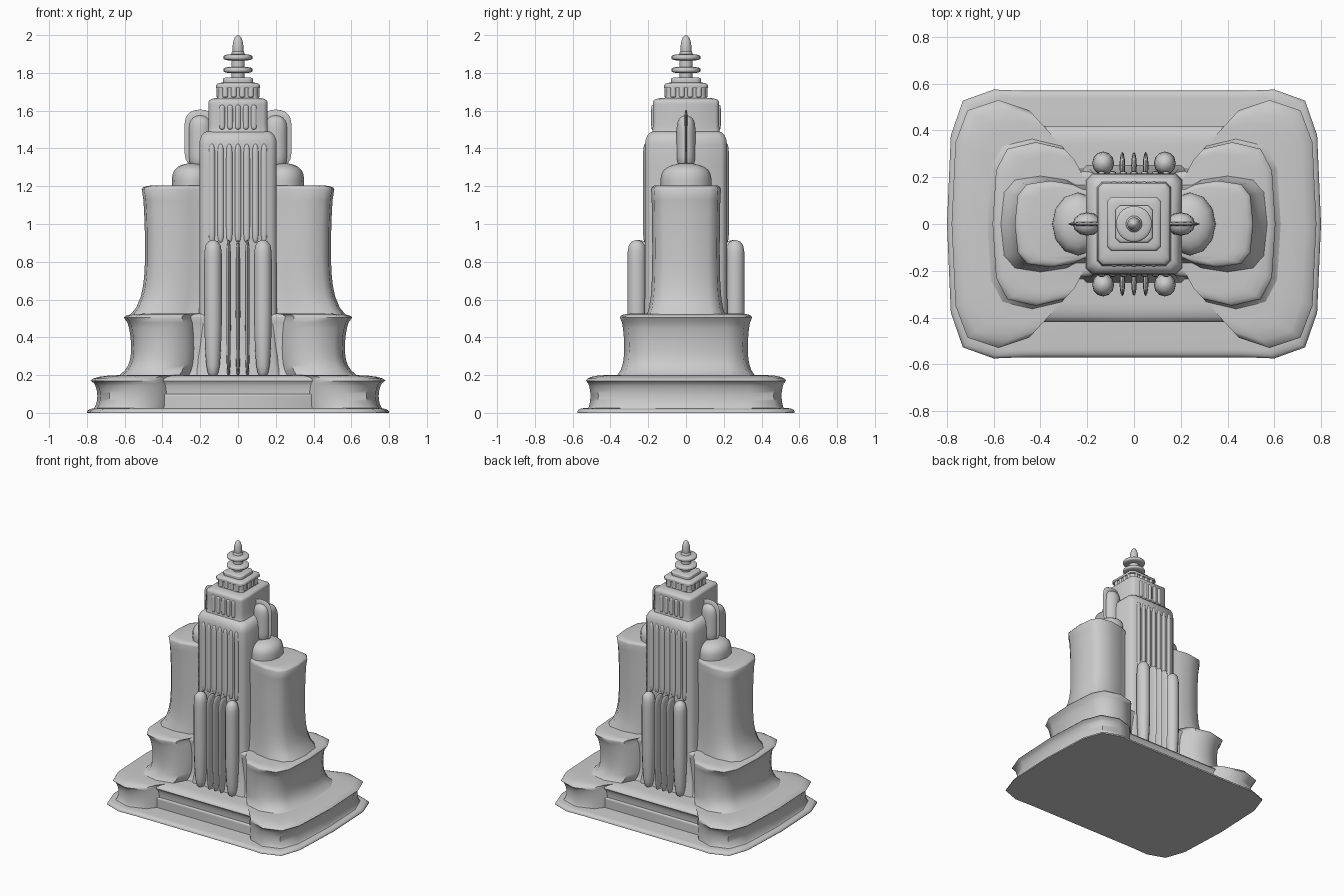
import bpy, bmesh, math

if "Cube" in bpy.data.objects:
    bpy.data.objects.remove(bpy.data.objects["Cube"], do_unlink=True)

stone = bpy.data.materials.new("grey_stone")
stone.use_nodes = True
stone.diffuse_color = (0.6, 0.6, 0.6, 1)
stone.node_tree.nodes["Principled BSDF"].inputs["Base Color"].default_value = stone.diffuse_color


def loft(name, rings):
    """Skin a stack of equal-length rings and cap both ends."""
    bm = bmesh.new()
    rows = [[bm.verts.new(point) for point in ring] for ring in rings]
    count = len(rows[0])
    for lower, upper in zip(rows, rows[1:]):
        for i in range(count):
            j = (i + 1) % count
            bm.faces.new((lower[i], lower[j], upper[j], upper[i]))
    bm.faces.new(rows[0])
    bm.faces.new(rows[-1])
    bmesh.ops.recalc_face_normals(bm, faces=bm.faces)
    mesh = bpy.data.meshes.new(name)
    bm.to_mesh(mesh)
    bm.free()
    mesh.materials.append(stone)
    obj = bpy.data.objects.new(name, mesh)
    bpy.context.collection.objects.link(obj)
    bpy.ops.object.select_all(action="DESELECT")
    obj.select_set(True)
    bpy.context.view_layer.objects.active = obj
    bpy.ops.object.shade_smooth_by_angle(angle=math.radians(50))


def full_plan(quarter):
    """Mirror a quarter plan, running from +x to +y, into a closed plan."""
    half = quarter + [(-x, y) for x, y in reversed(quarter) if x > 0]
    return half + [(x, -y) for x, y in reversed(half) if y > 0]


def rectangle(width, depth, corner=0.02):
    return full_plan([(width, 0), (width, depth - corner), (width - corner, depth), (0, depth)])


def winged(reach, depth, centre, middle):
    """Plan with a squarish rounded wing at each end and a straight middle."""
    quarter = []
    for step in range(6):
        angle = step * math.pi / 6
        side = math.cos(angle)
        x = centre + (reach - centre) * math.copysign(abs(side) ** 0.6, side)
        y = depth * math.sin(angle) ** 0.6
        quarter.append((x, max(y, middle) if step > 3 else y))
    return full_plan(quarter + [(0, middle)])


def tier(name, plan, bottom, top, flare=0, waist=0, drop=0.02, inset=0.15):
    """Raise a plan with a flared foot, a hollow waist and a rounded shoulder."""
    levels = []
    for step in range(13):
        t = step / 12
        hollow = math.sqrt(abs(math.sin(math.pi * t)))
        levels.append((bottom + (top - drop - bottom) * t,
                       1 + flare * (1 - t) ** 8 - waist * hollow))
    for step in range(1, 5):
        angle = step * math.pi / 8
        levels.append((top - drop + drop * math.sin(angle), 1 - inset * (1 - math.cos(angle))))
    loft(name, [[(x * s, y * s, z) for x, y in plan] for z, s in levels])


def bar(name, x, y, bottom, top, width, depth, power=16, foot=0, sides=12):
    """Upright rounded solid; a high power keeps it straight, foot tapers it below."""
    rings = []
    for step in range(17):
        t = -math.cos(step * math.pi / 16)
        size = max(math.sqrt(max(1 - abs(t) ** power, 0)), 0.1)
        size *= 1 - foot * max(-t, 0) ** 2
        z = bottom + (top - bottom) * (t + 1) / 2
        turns = [math.tau * i / sides for i in range(sides)]
        rings.append([(x + width * size * math.cos(a), y + depth * size * math.sin(a), z)
                      for a in turns])
    loft(name, rings)


# Ground plate and the three stepped tiers with end wings
tier("ground_plate", winged(0.8, 0.575, 0.6, 0.57), 0, 0.025, inset=0.06)
tier("base_tier", winged(0.78, 0.53, 0.58, 0.42), 0.01, 0.2, waist=0.045, drop=0.03, inset=0.2)
tier("base_panel", rectangle(0.43, 0.415), 0.01, 0.1, drop=0.01, inset=0.02)
tier("middle_tier", winged(0.605, 0.35, 0.42, 0.2), 0.17, 0.525, flare=0.15, waist=0.065)
tier("upper_tier", winged(0.51, 0.185, 0.36, 0.15), 0.5, 1.205, flare=0.15, waist=0.035)

# Central tower with its stepped crown
tier("central_shaft", rectangle(0.205, 0.217, 0.03), 0.15, 1.49, flare=0.2, drop=0.07, inset=0.2)
tier("crown_block", rectangle(0.155, 0.175), 1.47, 1.667, flare=0.05, inset=0.3)
tier("crown_cap", rectangle(0.106, 0.106), 1.65, 1.73, flare=0.15, drop=0.01)
tier("crown_cornice", rectangle(0.116, 0.116), 1.72, 1.748, drop=0.015, inset=0.25)
tier("spire_plinth", rectangle(0.08, 0.08), 1.74, 1.775, drop=0.01, inset=0.2)

# Spire with two discs
bar("spire_mast", 0, 0, 1.76, 1.92, 0.035, 0.035, sides=20)
bar("spire_tip", 0, 0, 1.86, 2, 0.029, 0.029, power=2, sides=20)
for height in (1.815, 1.882):
    bar("spire_disc", 0, 0, height - 0.018, height + 0.018, 0.077, 0.077, power=4, sides=20)

for face, side in (("front", -1), ("back", 1)):
    # Large columns and slim fins
    for x in (-0.132, 0.132):
        bar(face + "_column", x, side * 0.26, 0.185, 0.915, 0.047, 0.05, foot=0.35)
    for x in (-0.05, 0, 0.05):
        bar(face + "_fin", x, side * 0.25, 0.185, 0.915, 0.012, 0.058, foot=0.3)
    # Fluting on the shaft and crown block
    for i in range(-3, 4):
        bar(face + "_shaft_rib", i * 0.046, side * 0.215, 0.9, 1.425, 0.017, 0.012)
    for i in range(-2, 3):
        bar(face + "_crown_rib", i * 0.042, side * 0.173, 1.5, 1.63, 0.015, 0.011)
    # Small ribs around the cap
    for i in range(4):
        across, out = (i - 1.5) * 0.045, side * 0.106
        bar(face + "_cap_rib", across, out, 1.67, 1.725, 0.014, 0.009)
        bar("end_cap_rib", out, across, 1.67, 1.725, 0.009, 0.014)

# Shoulder domes and winged ornaments on both ends
for name, side in (("left", 1), ("right", -1)):
    bar(name + "_shoulder_dome", side * 0.24, 0, 1.08, 1.322, 0.11, 0.135, power=4)
    bar(name + "_crest", side * 0.2, 0, 1.3, 1.605, 0.083, 0.01, power=6)
    bar(name + "_crest_body", side * 0.2, 0, 1.29, 1.575, 0.062, 0.05, power=6)
